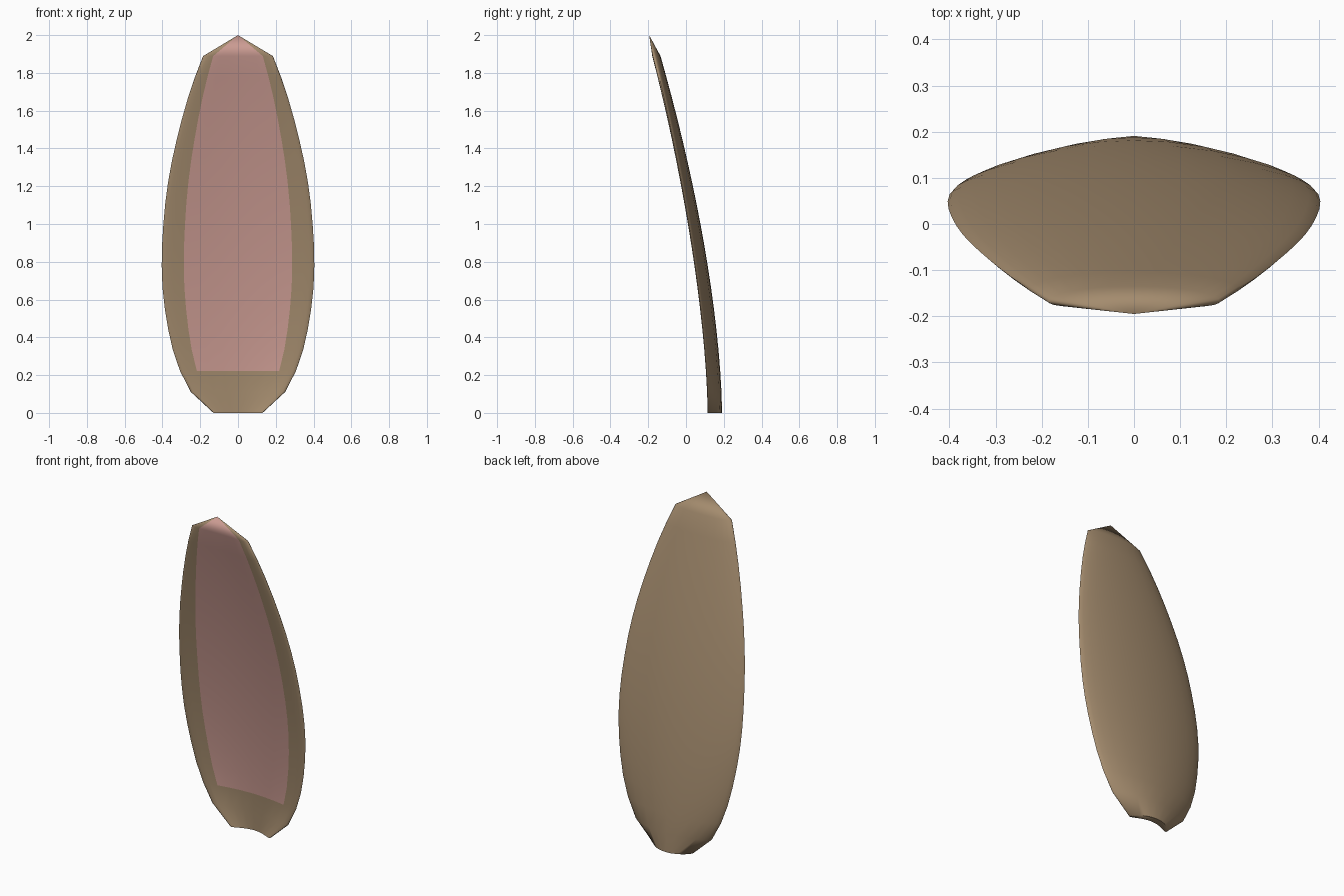
import bpy, bmesh

if "Cube" in bpy.data.objects:
    bpy.data.objects.remove(bpy.data.objects["Cube"])

ROWS = 18
# half widths of the outline, bottom to tip
HALF = [.13, .25, .307, .345, .37, .388, .4, .404, .402, .395, .385,
        .37, .35, .325, .297, .265, .228, .185, 0]
# positions across the half width; 0.71 is the border of the inner patch
U = [1, .985, .94, .85, .71, .5, .25, 0]
U = U + [-u for u in reversed(U[:-1])]


def material(name, rgb):
    m = bpy.data.materials.new(name)
    m.diffuse_color = (*rgb, 1)
    m.use_nodes = True
    m.node_tree.nodes["Principled BSDF"].inputs["Base Color"].default_value = m.diffuse_color
    return m


def section(i):
    """Closed cupped lens: back surface, then front surface."""
    t = i / ROWS
    edge = .118 - .313 * t ** 1.6                    # forward bend
    thick = .02 if i < ROWS else 0                   # half thickness
    cup = .053 - .045 * t * t if i < ROWS else 0     # cup depth

    def point(u, side):
        y = edge + cup * (1 - u * u) + side * thick * (1 - u ** 4) ** .5
        return (u * HALF[i], y, 2 * t)
    return [point(u, 1) for u in U] + [point(u, -1) for u in U[-2:0:-1]]


ring_u = U + U[-2:0:-1]
n = len(ring_u)
bm = bmesh.new()
rings = [[bm.verts.new(p) for p in section(i)] for i in range(ROWS)]
tip = bm.verts.new((0, -.195, 2))

# skin between sections, closing in a point; inner patch is on the front
for i in range(ROWS):
    for j in range(n):
        k = (j + 1) % n
        a, b = rings[i][j], rings[i][k]
        if i < ROWS - 1:
            f = bm.faces.new((a, b, rings[i + 1][k], rings[i + 1][j]))
        else:
            f = bm.faces.new((a, b, tip))
        front = j >= len(U) - 1
        inside = abs(ring_u[j] + ring_u[k]) / 2 < .71
        f.material_index = int(front and inside and i >= 2)
bm.faces.new(rings[0])                               # bottom cap
bmesh.ops.recalc_face_normals(bm, faces=bm.faces)

mesh = bpy.data.meshes.new("ear")
bm.to_mesh(mesh)
bm.free()
mesh.materials.append(material("brown fur", (.37, .26, .155)))
mesh.materials.append(material("pink inner ear", (.60, .33, .29)))
ear = bpy.data.objects.new("ear", mesh)
bpy.context.collection.objects.link(ear)
bpy.context.view_layer.objects.active = ear
ear.select_set(True)
bpy.ops.object.shade_smooth_by_angle(angle=1.2)
